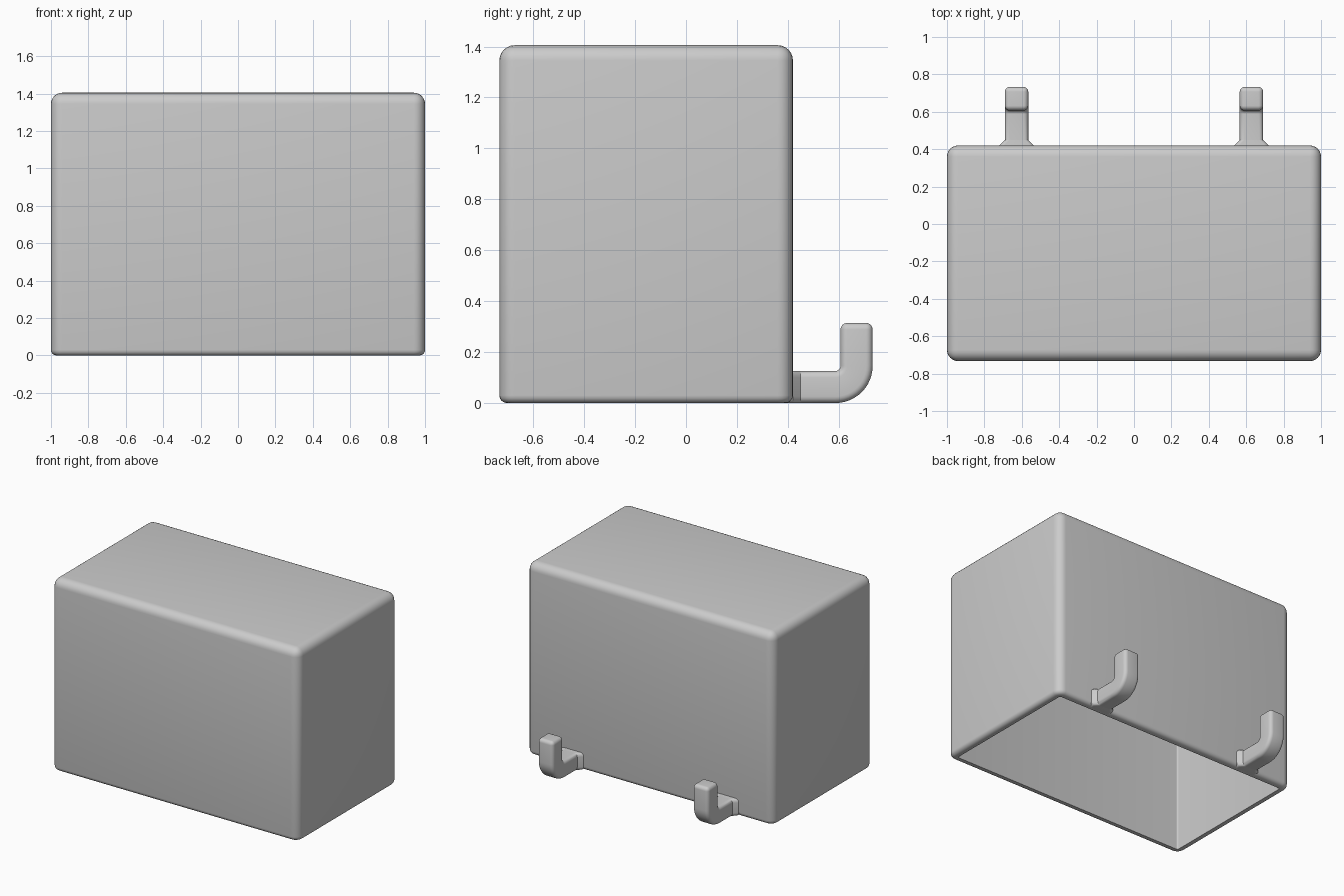
import bpy, bmesh, math

cube = bpy.data.objects.get("Cube")
if cube:
    bpy.data.objects.remove(cube, do_unlink=True)

grey = bpy.data.materials.new("light_grey")
grey.use_nodes = True
colour = (0.6, 0.6, 0.6, 1)
grey.diffuse_color = colour
grey.node_tree.nodes["Principled BSDF"].inputs["Base Color"].default_value = colour

HEIGHT, FRONT, BACK, WALL = 1.405, -0.733, 0.42, 0.05


def finish(bm, name):
    bmesh.ops.recalc_face_normals(bm, faces=bm.faces)
    mesh = bpy.data.meshes.new(name)
    bm.to_mesh(mesh)
    bm.free()
    mesh.materials.append(grey)
    obj = bpy.data.objects.new(name, mesh)
    bpy.context.collection.objects.link(obj)
    bpy.ops.object.select_all(action="DESELECT")
    obj.select_set(True)
    bpy.context.view_layer.objects.active = obj
    bpy.ops.object.shade_smooth_by_angle(angle=math.radians(35))
    return obj


def on_floor(edge):
    return all(v.co.z < 1e-4 for v in edge.verts)


# Rounded bin shell, open underneath
bm = bmesh.new()
bmesh.ops.create_cube(bm, size=1)
for v in bm.verts:
    v.co = (v.co.x * 2, BACK if v.co.y > 0 else FRONT, HEIGHT if v.co.z > 0 else 0)
bmesh.ops.bevel(bm, geom=[e for e in bm.edges if not on_floor(e)], offset=0.06,
                segments=6, profile=0.5, affect="EDGES")
bmesh.ops.bevel(bm, geom=[e for e in bm.edges if on_floor(e)], offset=0.03,
                segments=4, profile=0.5, affect="EDGES", clamp_overlap=False)
floor = max((f for f in bm.faces if all(v.co.z < 1e-4 for v in f.verts)),
            key=lambda f: f.calc_area())
bmesh.ops.inset_region(bm, faces=[floor], thickness=WALL - 0.03, use_even_offset=True)
cavity = bmesh.ops.extrude_discrete_faces(bm, faces=[floor])["faces"][0]
bmesh.ops.translate(bm, verts=cavity.verts, vec=(0, 0, HEIGHT - WALL))
finish(bm, "bin_shell")


# Hooks: a rounded square section swept along an L-shaped path
HALF, ROUND, BEND, TIP = 0.063, 0.026, 0.083, 0.314
HOOK_BACK = 0.733


def stations():
    """Yield centre y, centre z, path angle, half width, half height, corner radius."""
    yield BACK - 0.035, HALF, 0, HALF + 0.03, HALF, ROUND
    for i in range(7):  # flared root
        a = i / 6 * math.pi / 2
        yield BACK + 0.03 * math.sin(a), HALF, 0, HALF + 0.03 * (1 - math.cos(math.pi / 2 - a)), HALF, ROUND
    cy, cz = HOOK_BACK - HALF - BEND, HALF + BEND
    for i in range(13):  # elbow
        a = i / 12 * math.pi / 2
        yield cy + BEND * math.sin(a), cz - BEND * math.cos(a), a, HALF, HALF, ROUND
    for i in range(7):  # rounded tip
        a = i / 6 * math.pi / 2
        inset = ROUND * (1 - math.cos(a)) * 0.95
        yield (HOOK_BACK - HALF, TIP - ROUND * (1 - math.sin(a)), math.pi / 2,
               HALF - inset, HALF - inset, ROUND - inset)


def add_hook(name, x):
    bm = bmesh.new()
    rings = []
    for y, z, angle, w, h, r in stations():
        ring = []
        for q, (sx, sy) in enumerate([(1, 1), (-1, 1), (-1, -1), (1, -1)]):
            for k in range(6):
                a = (q + k / 5) * math.pi / 2
                u = sx * (w - r) + r * math.cos(a)
                n = sy * (h - r) + r * math.sin(a)
                ring.append(bm.verts.new((x + u, y - n * math.sin(angle), z + n * math.cos(angle))))
        rings.append(ring)
    for a, b in zip(rings, rings[1:]):
        for i in range(len(a)):
            j = (i + 1) % len(a)
            bm.faces.new((a[i], a[j], b[j], b[i]))
    bm.faces.new(rings[0])
    bm.faces.new(rings[-1])
    finish(bm, name)


for side, sign in (("left", 1), ("right", -1)):
    add_hook(side + "_hook", sign * 0.628)
